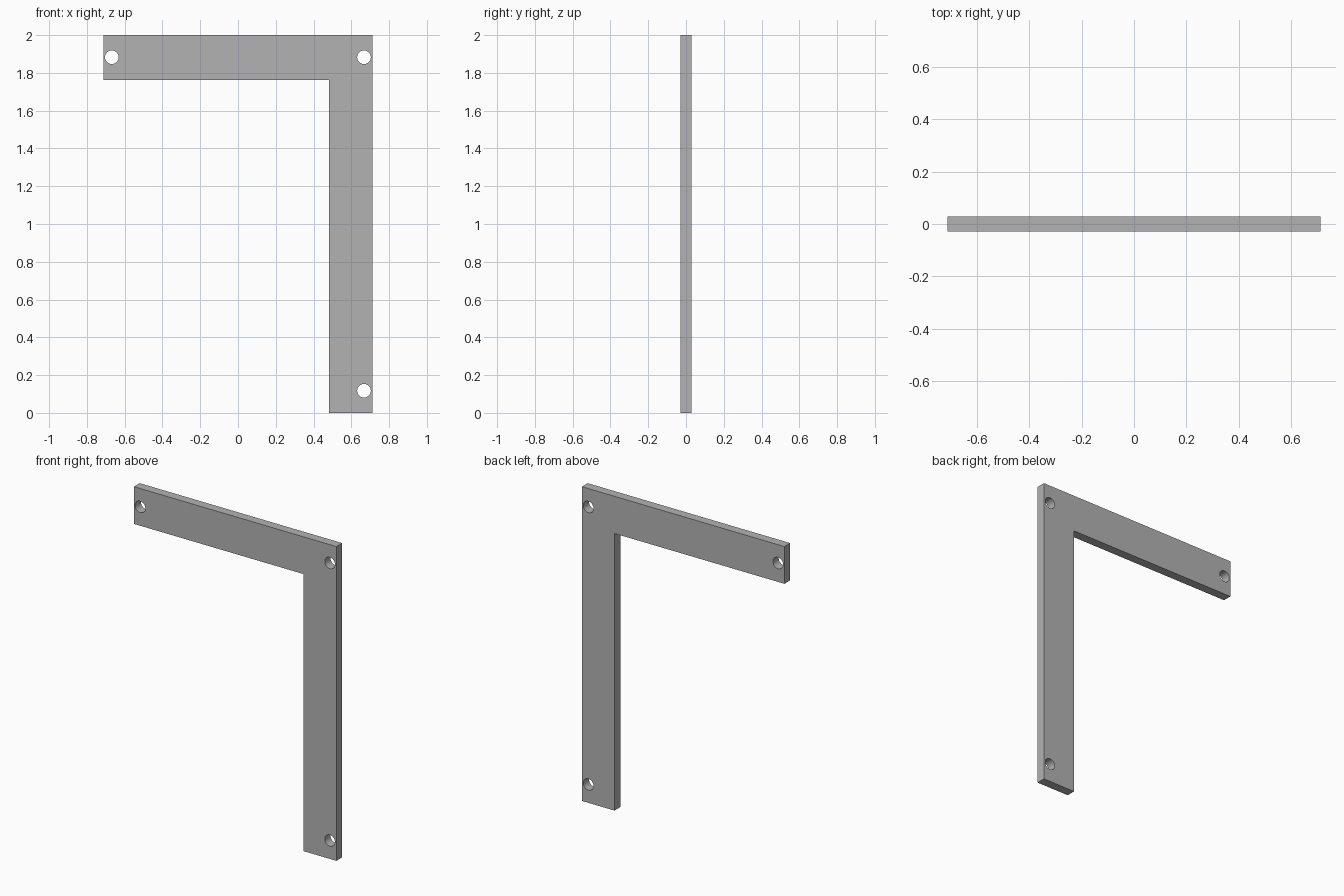
import bpy
import bmesh
import math

cube = bpy.data.objects.get("Cube")
if cube:
    bpy.data.objects.remove(cube, do_unlink=True)

THICKNESS = 0.058
HALF_WIDTH = 0.713
HEIGHT = 2.0
INNER_X = 0.483
INNER_Z = 1.763
HOLE_RADIUS = 0.036
HOLES = [(-0.668, 1.883), (0.667, 1.883), (0.667, 0.117)]

# Plain grey finish
grey = bpy.data.materials.new("grey")
grey.use_nodes = True
colour = (0.45, 0.45, 0.45, 1)
grey.diffuse_color = colour
grey.node_tree.nodes["Principled BSDF"].inputs["Base Color"].default_value = colour

# L-shaped plate extruded from its front profile
profile = [(INNER_X, 0), (HALF_WIDTH, 0), (HALF_WIDTH, HEIGHT),
           (-HALF_WIDTH, HEIGHT), (-HALF_WIDTH, INNER_Z), (INNER_X, INNER_Z)]
bm = bmesh.new()
face = bm.faces.new([bm.verts.new((x, -THICKNESS / 2, z)) for x, z in profile])
result = bmesh.ops.extrude_face_region(bm, geom=[face])
verts = [v for v in result["geom"] if isinstance(v, bmesh.types.BMVert)]
bmesh.ops.translate(bm, verts=verts, vec=(0, THICKNESS, 0))
bmesh.ops.recalc_face_normals(bm, faces=bm.faces)
mesh = bpy.data.meshes.new("corner_bracket")
bm.to_mesh(mesh)
bm.free()
bracket = bpy.data.objects.new("corner_bracket", mesh)
bpy.context.collection.objects.link(bracket)
mesh.materials.append(grey)

# Round screw holes through the plate
for x, z in HOLES:
    bpy.ops.mesh.primitive_cylinder_add(
        vertices=48, radius=HOLE_RADIUS, depth=THICKNESS * 3,
        location=(x, 0, z), rotation=(math.pi / 2, 0, 0))
    cutter = bpy.context.object
    cutter.name = "hole_cutter"
    cutter.hide_render = True
    cutter.data.materials.append(grey)
    cut = bracket.modifiers.new("screw_hole", "BOOLEAN")
    cut.operation = "DIFFERENCE"
    cut.solver = "EXACT"
    cut.object = cutter
    bpy.context.view_layer.objects.active = bracket
    bpy.ops.object.modifier_apply(modifier=cut.name)
    bpy.data.objects.remove(cutter, do_unlink=True)

# Smooth hole walls, sharp plate edges
bpy.ops.object.select_all(action="DESELECT")
bracket.select_set(True)
bpy.context.view_layer.objects.active = bracket
bpy.ops.object.shade_smooth_by_angle(angle=math.radians(30))
